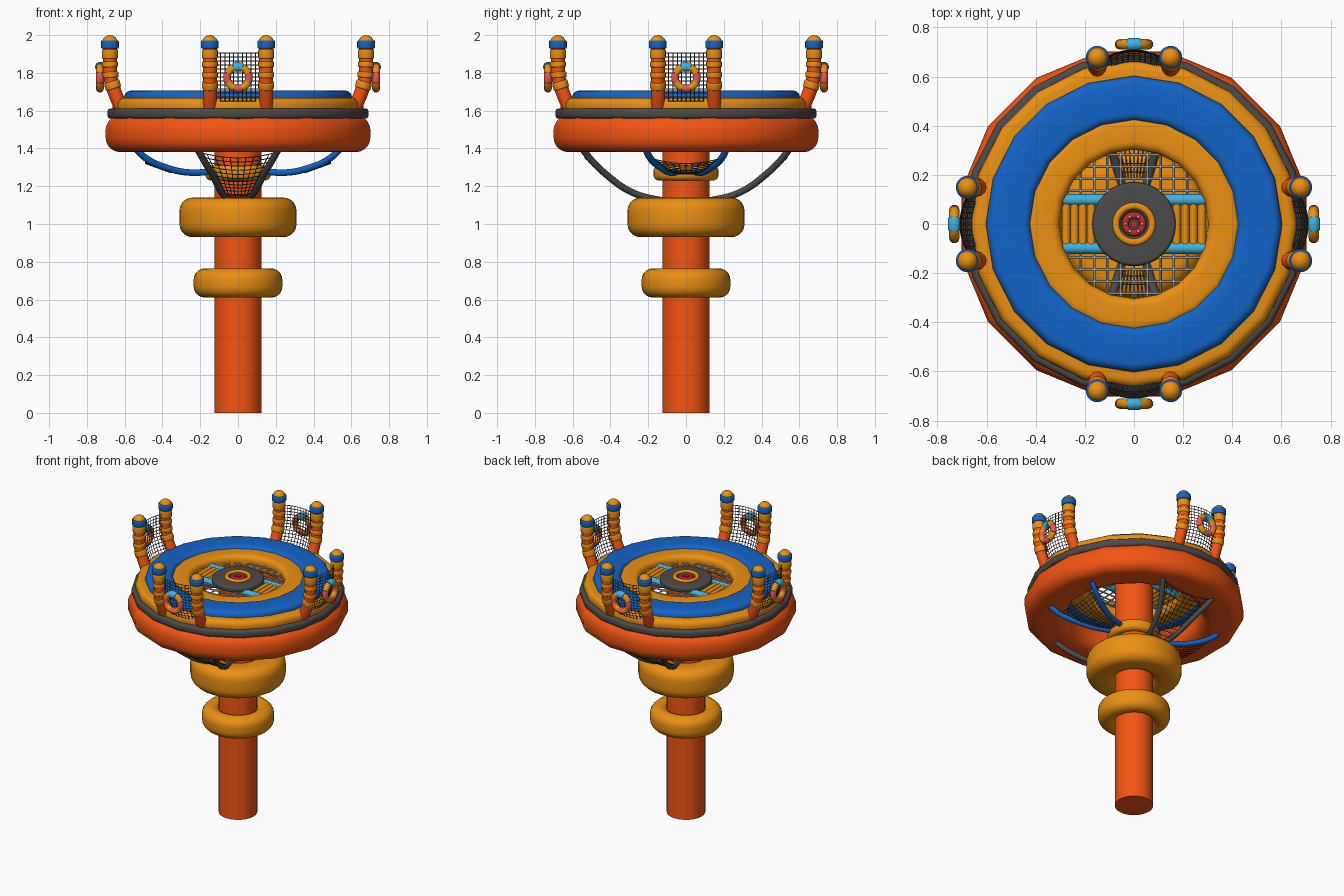
import bpy, math
from mathutils import Matrix, Vector

if "Cube" in bpy.data.objects:
    bpy.data.objects.remove(bpy.data.objects["Cube"])

def mat(name, r, g, b):
    m = bpy.data.materials.new(name)
    m.diffuse_color = (r, g, b, 1)
    m.use_nodes = True
    m.node_tree.nodes["Principled BSDF"].inputs["Base Color"].default_value = m.diffuse_color
    return m

ORANGE = mat("orange", 0.9, 0.09, 0.006)
YELLOW = mat("yellow", 0.83, 0.28, 0.006)
BLUE = mat("blue", 0.006, 0.13, 0.58)
DARK = mat("dark", 0.07, 0.07, 0.07)
CYAN = mat("cyan", 0.05, 0.45, 0.75)
PINK = mat("pink", 0.8, 0.1, 0.09)
RED = mat("red", 0.6, 0.02, 0.02)
NET = mat("light_net", 0.45, 0.45, 0.45)

def smooth(o, ang=40):
    bpy.ops.object.select_all(action='DESELECT')
    o.select_set(True)
    bpy.context.view_layer.objects.active = o
    bpy.ops.object.shade_smooth_by_angle(angle=math.radians(ang))

def mesh(name, verts, faces, material, M=Matrix()):
    me = bpy.data.meshes.new(name)
    me.from_pydata([M @ Vector(v) for v in verts], [], faces)
    o = bpy.data.objects.new(name, me)
    bpy.context.collection.objects.link(o)
    me.materials.append(material)
    return o

def rounded(r0, r1, z0, z1, c, n=5):
    """rounded-rectangle section in (radius, z), counter-clockwise"""
    pts = []
    for cx, cz, a0 in ((r1-c, z0+c, -90), (r1-c, z1-c, 0), (r0+c, z1-c, 90), (r0+c, z0+c, 180)):
        for i in range(n+1):
            a = math.radians(a0 + 90*i/n)
            pts.append((cx + c*math.cos(a), cz + c*math.sin(a)))
    return pts

def ring(name, prof, sides, material, M=Matrix(), off=0.0):
    """closed section spun round z"""
    n, verts, faces = len(prof), [], []
    for i in range(sides):
        a = 2*math.pi*(i+off)/sides
        verts += [(r*math.cos(a), r*math.sin(a), z) for r, z in prof]
        for j in range(n):
            k, i2 = (j+1) % n, (i+1) % sides
            faces.append((i*n+j, i2*n+j, i2*n+k, i*n+k))
    o = mesh(name, verts, faces, material, M)
    smooth(o)
    return o

def cylinder(name, r, z0, z1, material, sides=32):
    bpy.ops.mesh.primitive_cylinder_add(vertices=sides, radius=r, depth=z1-z0, location=(0, 0, (z0+z1)/2))
    o = bpy.context.object
    o.name = name
    o.data.materials.append(material)
    smooth(o)

def tubes(name, paths, r, material, M=Matrix(), res=3, curved=True):
    """one mesh of round tubes along the given paths"""
    cu = bpy.data.curves.new(name, 'CURVE')
    cu.dimensions = '3D'
    cu.bevel_depth, cu.bevel_resolution, cu.use_fill_caps = r, res, True
    for p in paths:
        if curved:
            s = cu.splines.new('BEZIER')
            s.bezier_points.add(len(p)-1)
            s.resolution_u = 6
            for b, v in zip(s.bezier_points, p):
                b.co = M @ Vector(v)
                b.handle_left_type = b.handle_right_type = 'AUTO'
        else:
            s = cu.splines.new('POLY')
            s.points.add(len(p)-1)
            for b, v in zip(s.points, p):
                b.co = (*(M @ Vector(v)), 1)
    o = bpy.data.objects.new(name, cu)
    bpy.context.collection.objects.link(o)
    cu.materials.append(material)
    bpy.ops.object.select_all(action='DESELECT')
    o.select_set(True)
    bpy.context.view_layer.objects.active = o
    bpy.ops.object.convert(target='MESH')
    smooth(bpy.context.object, 50)

def net(name, f, nu, nv, r, material, M=Matrix()):
    """cords in both directions over surface f(u, v)"""
    us, vs = [i/nu for i in range(nu+1)], [j/nv for j in range(nv+1)]
    tubes(name, [[f(u, v) for u in us] for v in vs] + [[f(u, v) for v in vs] for u in us],
          r, material, M, 0, False)

def along(path, t):
    x = t*(len(path)-1)
    i = min(int(x), len(path)-2)
    return Vector(path[i]).lerp(Vector(path[i+1]), x-i)

# column and its floats
cylinder("column", 0.125, 0, 1.66, ORANGE)
ring("lower_float", rounded(0.11, 0.235, 0.61, 0.765, 0.06), 32, YELLOW)
ring("middle_float", rounded(0.11, 0.31, 0.93, 1.14, 0.07), 32, YELLOW)
ring("upper_float", rounded(0.11, 0.172, 1.23, 1.31, 0.03), 32, YELLOW)

# round platform layers
ring("hull_ring", rounded(0.44, 0.715, 1.38, 1.575, 0.08), 16, ORANGE, off=0.5)
ring("bumper_ring", rounded(0.5, 0.692, 1.557, 1.612, 0.02), 20, DARK)
ring("outer_deck", rounded(0.5, 0.665, 1.58, 1.667, 0.035), 20, YELLOW)
ring("blue_deck", rounded(0.42, 0.603, 1.575, 1.706, 0.035), 20, BLUE)
ring("inner_deck", rounded(0.303, 0.44, 1.575, 1.692, 0.035), 20, YELLOW)

# hub cap
ring("hub_disc", rounded(0.05, 0.17, 1.645, 1.682, 0.012), 32, DARK)
ring("hub_ring", rounded(0.06, 0.088, 1.665, 1.697, 0.012), 32, YELLOW)
cylinder("hub_plate", 0.062, 1.65, 1.676, DARK)
ring("hub_inner_ring", rounded(0.022, 0.05, 1.668, 1.694, 0.012), 24, RED)
cylinder("hub_button", 0.015, 1.66, 1.692, RED, 16)
for i in range(6):
    a = math.pi*i/3
    bpy.ops.mesh.primitive_uv_sphere_add(segments=10, ring_count=6, radius=0.007,
                                         location=(0.034*math.cos(a), 0.034*math.sin(a), 1.693))
    bpy.context.object.name = "hub_stud"
    bpy.context.object.data.materials.append(NET)

# floor of the opening: beams, slats and flat nets
for s in (-1, 1):
    tubes("floor_beam", [[(-0.32, s*0.098, 1.64), (0.32, s*0.098, 1.64)]], 0.024, CYAN, curved=False)
    tubes("floor_slats", [[(s*(0.14+0.034*i), -0.085, 1.64), (s*(0.14+0.034*i), 0.085, 1.64)]
                          for i in range(6)], 0.017, YELLOW, curved=False)
    cords = []
    for i in range(4):
        y = 0.135 + 0.049*i
        w = math.sqrt(0.315**2 - y*y)
        cords.append([(-w, s*y, 1.64), (w, s*y, 1.64)])
    for i in range(-5, 6):
        x = 0.054*i
        cords.append([(x, s*0.11, 1.64), (x, s*max(0.12, math.sqrt(0.315**2 - x*x)), 1.64)])
    tubes("floor_net", cords, 0.005, NET, res=1, curved=False)

# sling rails and nets under the platform: deep grey front/back, shallow blue at the sides
DEEP = [(0.035, -0.11, 1.12), (0.085, -0.28, 1.165), (0.135, -0.42, 1.26), (0.205, -0.535, 1.38), (0.235, -0.57, 1.44)]
SHALLOW = [(0.04, -0.12, 1.28), (0.08, -0.25, 1.272), (0.125, -0.36, 1.292), (0.19, -0.49, 1.35), (0.22, -0.55, 1.41)]
for q in range(4):
    M = Matrix.Rotation(q*math.pi/2, 4, 'Z')
    path = DEEP if q % 2 == 0 else SHALLOW
    flip = [(-x, y, z) for x, y, z in path]
    tubes("sling_rail", [path, flip], 0.018, DARK if q % 2 == 0 else BLUE, M)

    def sling(u, v):
        p = along(path, 0.05 + 0.7*v)
        return (p.x*(2*u-1), p.y, p.z - 0.03*v*(1-(2*u-1)**2))
    net("sling_net", sling, 10, 14, 0.0025, DARK, M)

# four gates on the rim: two posts, a net and a life ring each
POST = [(0, -0.615, 1.61), (0, -0.65, 1.69), (0, -0.672, 1.76), (0, -0.678, 1.84), (0, -0.678, 1.96)]
def post_y(z):
    for a, b in zip(POST, POST[1:]):
        if z <= b[2]:
            return a[1] + (b[1]-a[1])*(z-a[2])/(b[2]-a[2])
    return POST[-1][1]

for q in range(4):
    M = Matrix.Rotation(q*math.pi/2, 4, 'Z')
    for s in (-0.149, 0.149):
        tubes("gate_post", [[(s, y, z) for _, y, z in POST]], 0.037, ORANGE, M, 4)
        for z, h in ((1.735, 0.04), (1.79, 0.03), (1.845, 0.03), (1.9, 0.05)):
            tilt = Matrix.Rotation(math.atan((post_y(z-.02)-post_y(z+.02))/.04), 4, 'X')
            ring("post_band", rounded(0.03, 0.042, -h/2, h/2, 0.006, 3), 20, YELLOW,
                 M @ Matrix.Translation((s, post_y(z), z)) @ tilt)
        ring("post_collar", rounded(0.025, 0.047, 1.928, 1.972, 0.008, 3), 20, BLUE,
             M @ Matrix.Translation((s, -0.678, 0)))
        bpy.ops.mesh.primitive_uv_sphere_add(segments=20, ring_count=12, radius=0.042,
                                             location=M @ Vector((s, -0.678, 1.958)))
        bpy.context.object.name = "post_cap"
        bpy.context.object.data.materials.append(YELLOW)
        smooth(bpy.context.object)

    def gate(u, v):
        z = 1.65 + 0.255*v
        return (0.23*(u-0.5), post_y(z) - 0.03*(1-(2*u-1)**2), z)
    net("gate_net", gate, 10, 12, 0.0025, DARK, M)

    # life ring made of eight coloured arcs, the top one a thicker strap
    for k in range(8):
        top = k == 2
        arc = []
        for i in range(7):
            a = math.radians(45*k - 22.5 + 7.5*i)
            arc.append((0.058*math.cos(a), -0.731, 1.775 + 0.058*math.sin(a)))
        tubes("life_ring_strap" if top else "life_ring_part", [arc], 0.026 if top else 0.021,
              CYAN if top else (YELLOW if k % 2 else PINK), M, 3, False)
